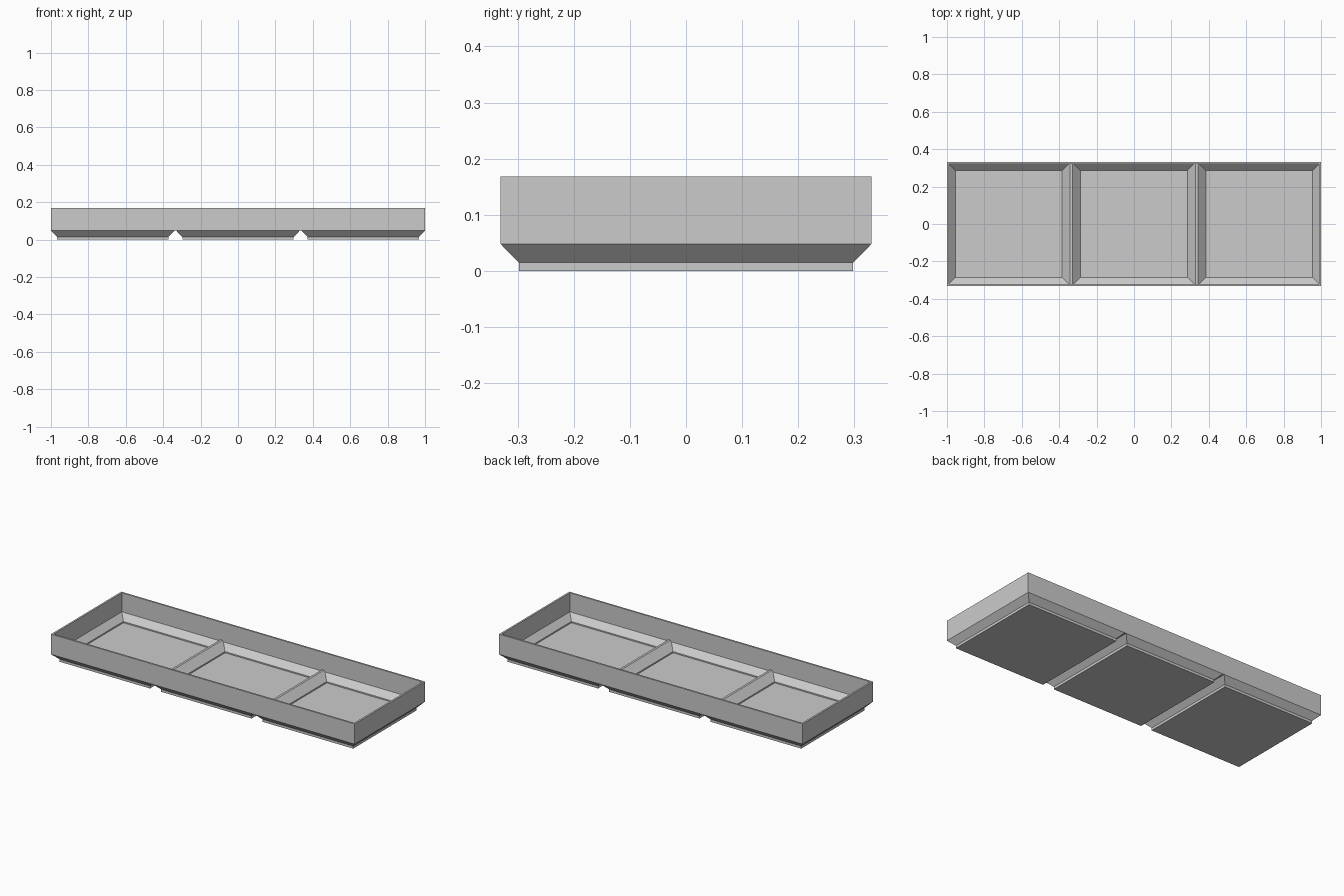
import bpy, bmesh

if "Cube" in bpy.data.objects:
    bpy.data.objects.remove(bpy.data.objects["Cube"])

PITCH = 0.6693                 # spacing of the three cells
CELLS = (-PITCH, 0.0, PITCH)
HALF = 0.3307                  # outer half size of one cell
IN_Y, IN_X = 0.32, PITCH + 0.32  # inner half sizes of the wall
RIM, FOOT_TOP = 0.168, 0.048
DIV_HALF, DIV_TOP = 0.328, 0.063  # cell half size and height at divider top

gray = bpy.data.materials.new("light gray")
gray.diffuse_color = (0.6, 0.6, 0.6, 1)
gray.use_nodes = True
gray.node_tree.nodes["Principled BSDF"].inputs["Base Color"].default_value = gray.diffuse_color


def loft(bm, cx, rings, cap_start=False, cap_end=False):
    """Join rectangular rings (half x, half y, z) into a skin."""
    rows = [[bm.verts.new((cx + sx * hx, sy * hy, z))
             for sx, sy in ((-1, -1), (1, -1), (1, 1), (-1, 1))]
            for hx, hy, z in rings]
    for a, b in zip(rows, rows[1:]):
        for i in range(4):
            j = (i + 1) % 4
            bm.faces.new((a[i], a[j], b[j], b[i]))
    if cap_start:
        bm.faces.new(rows[0][::-1])
    if cap_end:
        bm.faces.new(rows[-1])


def strip(bm, cx, hx, hy, z, up):
    """Flat horizontal rectangle facing up or down."""
    v = [bm.verts.new((cx + sx * hx, sy * hy, z))
         for sx, sy in ((-1, -1), (1, -1), (1, 1), (-1, 1))]
    bm.faces.new(v if up else v[::-1])


def finish(bm, name):
    bmesh.ops.remove_doubles(bm, verts=bm.verts, dist=0.0001)
    mesh = bpy.data.meshes.new(name)
    bm.to_mesh(mesh)
    bm.free()
    mesh.materials.append(gray)
    bpy.context.collection.objects.link(bpy.data.objects.new(name, mesh))


# Outer wall with thin rim and inner wall
bm = bmesh.new()
loft(bm, 0, [(1, HALF, FOOT_TOP), (1, HALF, RIM),
             (IN_X, IN_Y, RIM), (IN_X, IN_Y, 0.055)])
finish(bm, "wall")

# Three chamfered feet, joined by narrow strips in the grooves
bm = bmesh.new()
for cx in CELLS:
    loft(bm, cx, [(0.298, 0.298, 0), (0.298, 0.298, 0.015),
                  (HALF, HALF, FOOT_TOP)], cap_start=True)
for s in (-1, 1):
    strip(bm, s * PITCH / 2, PITCH / 2 - HALF, HALF, FOOT_TOP, False)
finish(bm, "feet")

# Three sloped compartments and divider tops, trimmed at the inner wall
bm = bmesh.new()
for cx in CELLS:
    loft(bm, cx, [(DIV_HALF, DIV_HALF, DIV_TOP), (0.285, 0.285, 0.02),
                  (0.285, 0.285, 0.0125)], cap_end=True)
for s in (-1, 1):
    strip(bm, s * PITCH / 2, PITCH / 2 - DIV_HALF, DIV_HALF, DIV_TOP, True)
for n, d in (((1, 0, 0), IN_X), ((-1, 0, 0), IN_X),
             ((0, 1, 0), IN_Y), ((0, -1, 0), IN_Y)):
    bmesh.ops.bisect_plane(bm, geom=bm.verts[:] + bm.edges[:] + bm.faces[:],
                           plane_co=[c * d for c in n], plane_no=n,
                           clear_outer=True)
finish(bm, "compartments")
